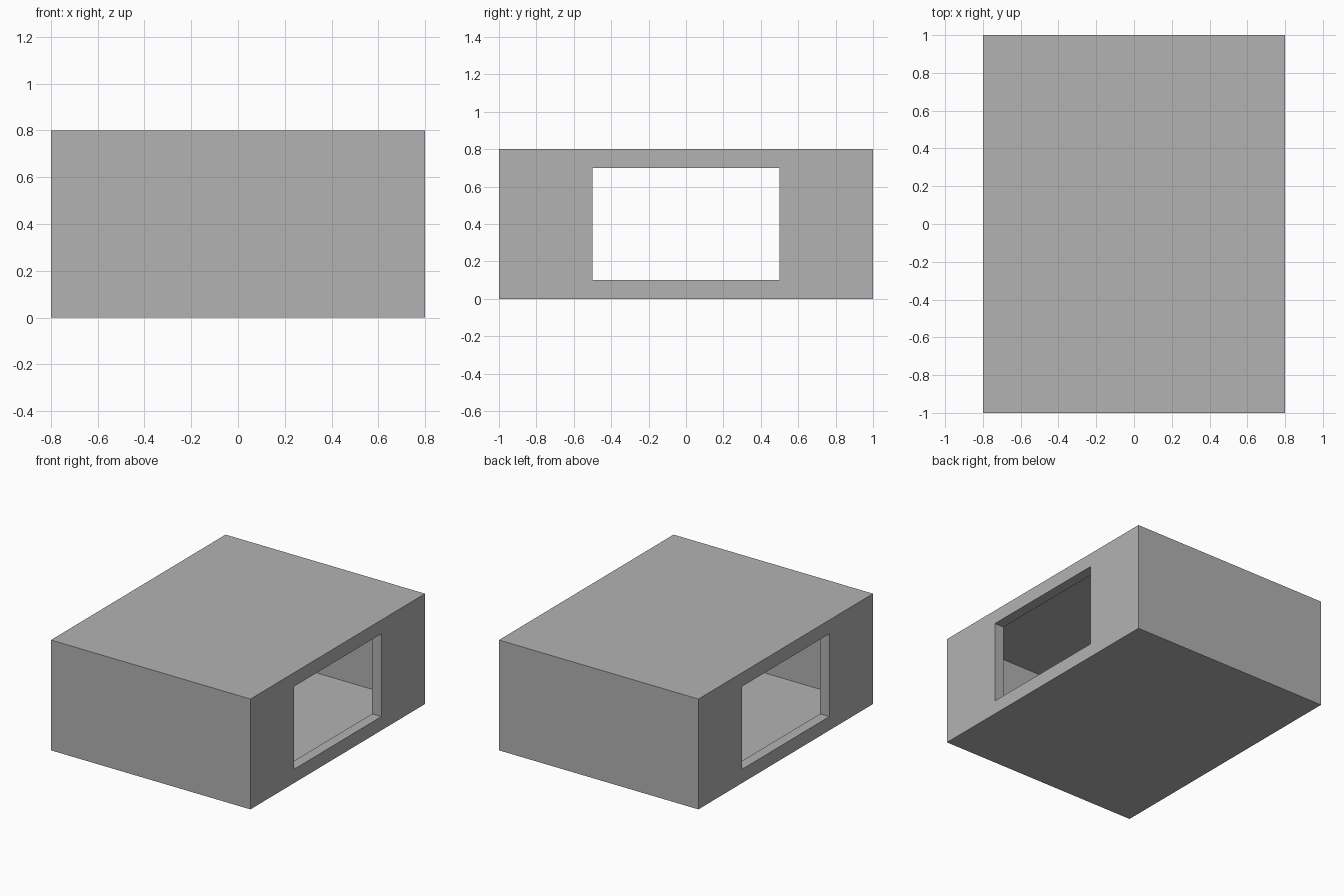
import bpy

old = bpy.data.objects.get("Cube")
if old:
    bpy.data.objects.remove(old, do_unlink=True)

# Single plain grey
grey = bpy.data.materials.new("plain_grey")
grey.use_nodes = True
color = (0.448, 0.448, 0.448, 1)
grey.diffuse_color = color
grey.node_tree.nodes["Principled BSDF"].inputs["Base Color"].default_value = color

CENTRE_Z = 0.4


def block(name, size):
    """Box of the given full size, centred in the shell."""
    bpy.ops.mesh.primitive_cube_add(size=1, location=(0, 0, CENTRE_Z))
    ob = bpy.context.object
    ob.name = name
    ob.scale = size
    bpy.ops.object.transform_apply(location=False, rotation=False, scale=True)
    ob.data.materials.append(grey)
    return ob


def carve(target, cutter):
    """Subtract the cutter, apply the result and remove the cutter."""
    cutter.hide_render = True
    mod = target.modifiers.new(cutter.name, "BOOLEAN")
    mod.operation = "DIFFERENCE"
    mod.solver = "EXACT"
    mod.object = cutter
    bpy.ops.object.select_all(action="DESELECT")
    bpy.context.view_layer.objects.active = target
    target.select_set(True)
    bpy.ops.object.modifier_apply(modifier=mod.name)
    bpy.data.objects.remove(cutter, do_unlink=True)


# Outer shell, hollow room inside, then the opening through both side walls
shell = block("box_shell", (1.6, 2.0, 0.8))
carve(shell, block("room_cutter", (1.45, 1.8, 0.7)))
carve(shell, block("opening_cutter", (2.0, 1.0, 0.6)))
